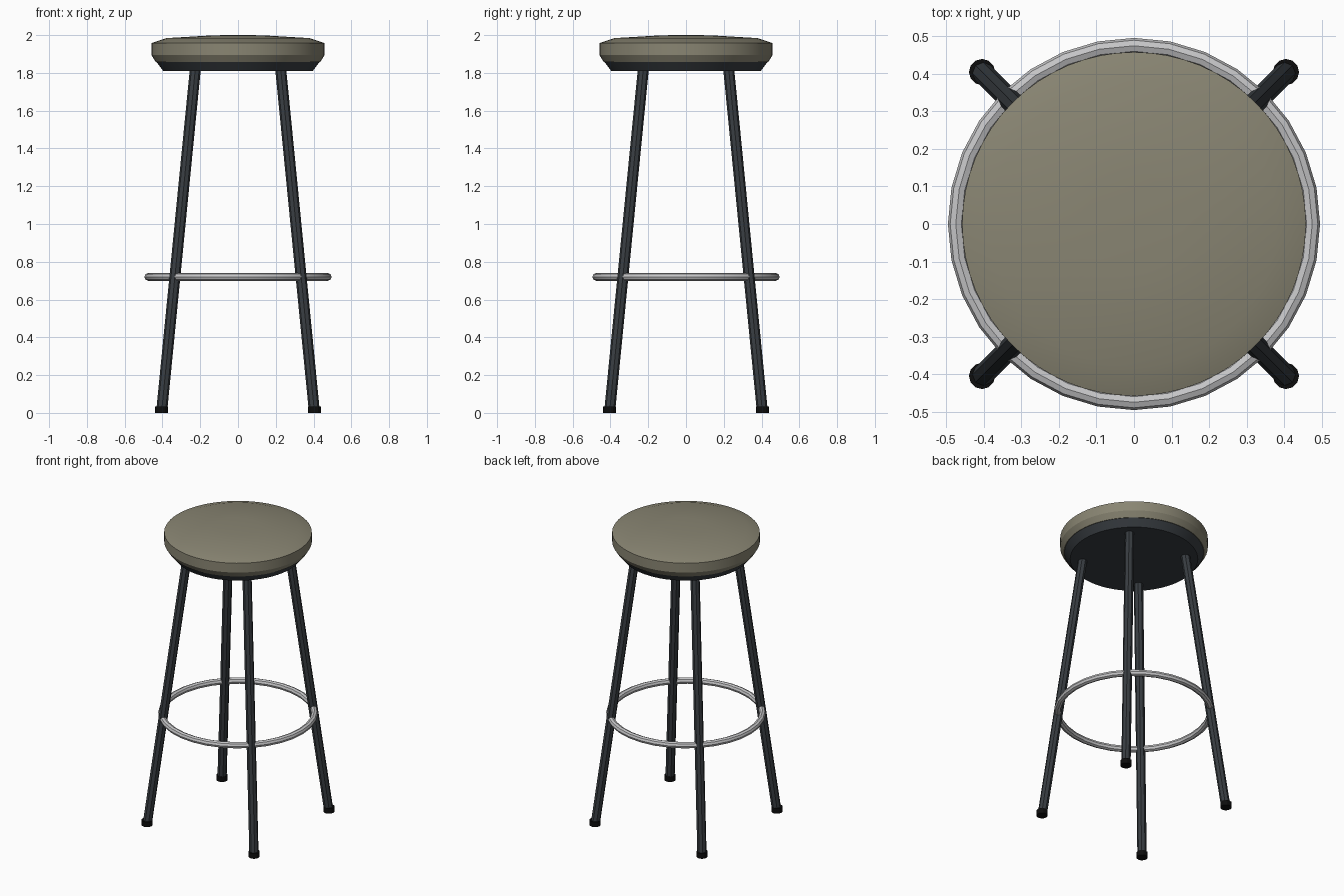
import bpy, bmesh, math
from mathutils import Vector, Matrix

if "Cube" in bpy.data.objects:
    bpy.data.objects.remove(bpy.data.objects["Cube"])


def material(name, rgb):
    m = bpy.data.materials.new(name)
    m.diffuse_color = (*rgb, 1)
    m.use_nodes = True
    m.node_tree.nodes["Principled BSDF"].inputs["Base Color"].default_value = m.diffuse_color
    return m


olive = material("olive_vinyl", (0.25, 0.235, 0.17))
steel = material("dark_steel", (0.04, 0.047, 0.054))
chrome = material("chrome", (0.56, 0.56, 0.57))
rubber = material("black_rubber", (0.004, 0.004, 0.004))


def finish(name, bm, mat):
    bmesh.ops.recalc_face_normals(bm, faces=bm.faces)
    me = bpy.data.meshes.new(name)
    bm.to_mesh(me)
    bm.free()
    ob = bpy.data.objects.new(name, me)
    bpy.context.collection.objects.link(ob)
    me.materials.append(mat)
    bpy.ops.object.select_all(action='DESELECT')
    ob.select_set(True)
    bpy.context.view_layer.objects.active = ob
    bpy.ops.object.shade_smooth_by_angle(angle=math.radians(30))
    return ob


def lathe(name, profile, mat, steps=64, closed=False):
    """Spin an (r, z) profile about the z axis."""
    bm = bmesh.new()
    vs = [bm.verts.new((r, 0, z)) for r, z in profile]
    es = [bm.edges.new(p) for p in zip(vs, vs[1:])]
    if closed:
        es.append(bm.edges.new((vs[-1], vs[0])))
    bmesh.ops.spin(bm, geom=vs + es, cent=(0, 0, 0), axis=(0, 0, 1),
                   angle=2 * math.pi, steps=steps)
    bmesh.ops.remove_doubles(bm, verts=bm.verts, dist=0.0005)
    return finish(name, bm, mat)


def tube(name, a, b, r, sides, mat):
    """Capped cylinder between two points."""
    a, b = Vector(a), Vector(b)
    d = b - a
    bm = bmesh.new()
    rot = d.to_track_quat('Z', 'Y').to_matrix().to_4x4()
    bmesh.ops.create_cone(bm, cap_ends=True, segments=sides, radius1=r,
                          radius2=r, depth=d.length,
                          matrix=Matrix.Translation((a + b) / 2) @ rot)
    return finish(name, bm, mat)


# padded seat with a slightly domed top
lathe("seat_cushion", [(0, 1.857), (0.435, 1.857), (0.458, 1.894),
                       (0.458, 1.958), (0.38, 1.984), (0.13, 1.999),
                       (0, 2.0)], olive)

# tapered pan under the cushion
lathe("seat_pan", [(0, 1.81), (0.396, 1.81), (0.432, 1.858), (0, 1.858)], steel)

# round foot rail, eight-sided in section
rail = [(0.475 + 0.021 * math.cos(k * math.pi / 4),
         0.72 + 0.021 * math.sin(k * math.pi / 4)) for k in range(8)]
lathe("foot_rail", rail, chrome, steps=32, closed=True)

# four splayed legs with rubber feet
for sx in (-1, 1):
    for sy in (-1, 1):
        side = ("front" if sy < 0 else "back") + ("_left" if sx < 0 else "_right")
        tube(side + "_leg", (sx * 0.403, sy * 0.403, 0.02),
             (sx * 0.225, sy * 0.225, 1.83), 0.029, 8, steel)
        tube(side + "_foot", (sx * 0.405, sy * 0.405, 0),
             (sx * 0.405, sy * 0.405, 0.035), 0.035, 12, rubber)
